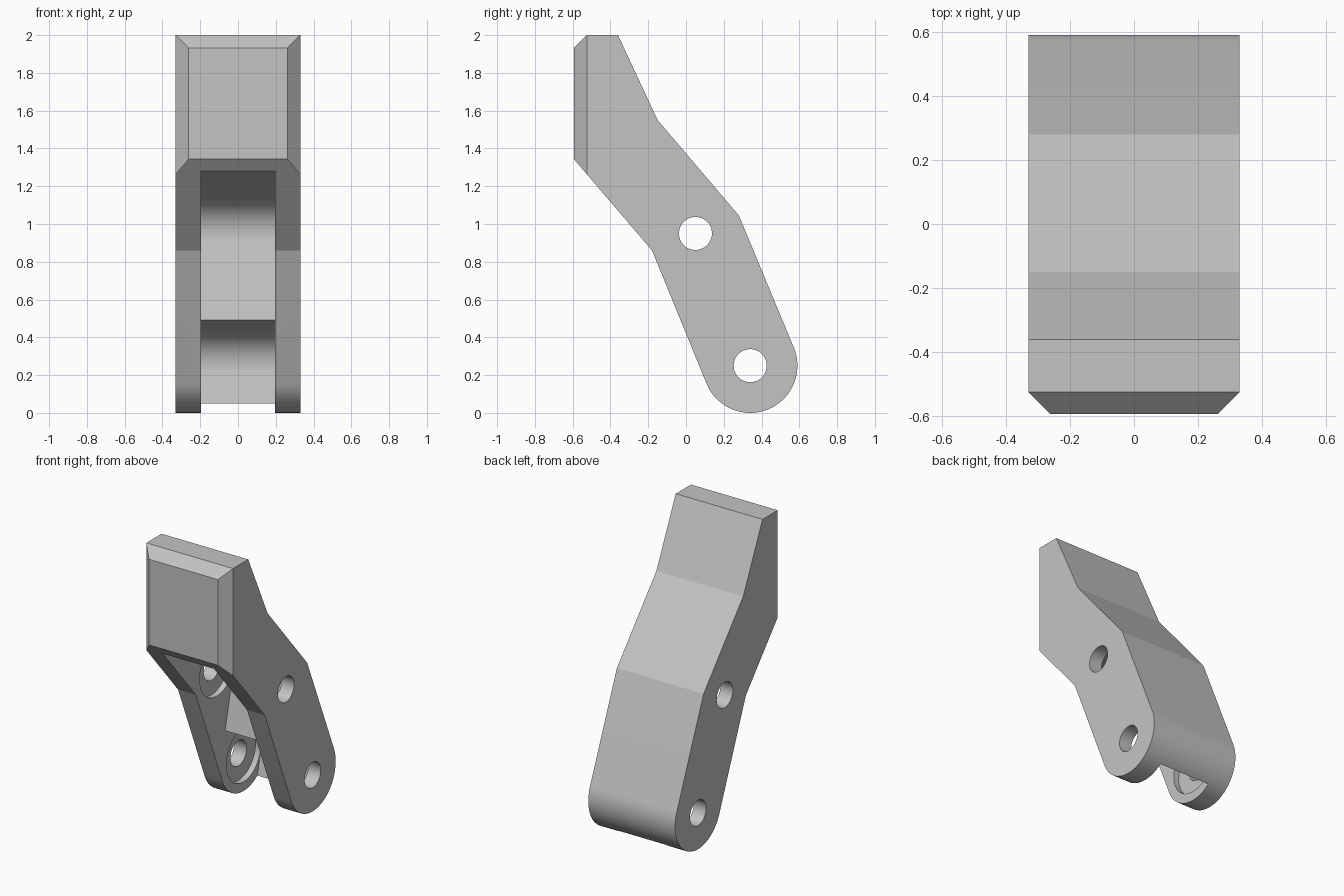
import bpy, bmesh
from math import sin, cos, radians

cube = bpy.data.objects.get("Cube")
if cube:
    bpy.data.objects.remove(cube, do_unlink=True)

HALF_W, HALF_SLOT, HALF_RECESS = 0.33, 0.195, 0.235
PIVOTS = [(0.05, 0.95), (0.34, 0.25)]     # (y, z) of the two pin holes
PIN_R, SLOT_R, END_R = 0.0875, 0.19, 0.25
TILT = radians(13)

grey = bpy.data.materials.new("plain_grey")
grey.use_nodes = True
grey.diffuse_color = (0.55, 0.55, 0.55, 1)
grey.node_tree.nodes["Principled BSDF"].inputs["Base Color"].default_value = (0.55, 0.55, 0.55, 1)


def arc(centre, radius, start, end, steps):
    """Points on an arc in the side plane, angles in degrees."""
    angles = [radians(start + (end - start) * i / steps) for i in range(steps + 1)]
    return [(centre[0] + radius * cos(a), centre[1] + radius * sin(a)) for a in angles]


def prism(name, outline, x0, x1, bevel=None):
    """Extrude a (y, z) outline from x0 to x1, optionally bevelling chosen edges."""
    bm = bmesh.new()
    face = bm.faces.new([bm.verts.new((x0, y, z)) for y, z in outline])
    side = bmesh.ops.extrude_face_region(bm, geom=[face])["geom"]
    for v in side:
        if isinstance(v, bmesh.types.BMVert):
            v.co.x = x1
    bmesh.ops.recalc_face_normals(bm, faces=bm.faces[:])
    if bevel:
        bmesh.ops.bevel(bm, geom=[e for e in bm.edges if bevel(e)], offset=0.068,
                        offset_type='OFFSET', segments=1, affect='EDGES')
    mesh = bpy.data.meshes.new(name)
    bm.to_mesh(mesh)
    bm.free()
    obj = bpy.data.objects.new(name, mesh)
    bpy.context.collection.objects.link(obj)
    return obj


def slot_outline(c):
    """Clearance slot: sloped ceiling, rounded inner corner, leaning back wall."""
    front = (-cos(TILT), sin(TILT))
    down = (-sin(TILT), -cos(TILT))
    deg = 13
    pts = arc(c, SLOT_R, 90 - deg, -deg, 16)
    a, b = pts[0], pts[-1]
    end_a = (a[0] + front[0], a[1] + front[1])
    end_b = (b[0] + down[0], b[1] + down[1])
    corner = (c[0] + front[0] + down[0], c[1] + front[1] + down[1])
    return [end_a] + pts + [end_b, corner]


# Cranked body with a rounded lower end and chamfered front pad
FRONT = -0.593
outline = [(FRONT, 1.343), (FRONT, 2.0), (-0.36, 2.0), (-0.15, 1.55), (0.28, 1.045)]
outline += arc(PIVOTS[1], END_R, 22.5, -157.5, 30)
outline += [(-0.18, 0.86)]


def pad_edge(e):
    a, b = (v.co for v in e.verts)
    on_front = all(abs(p.y - FRONT) < 1e-4 for p in (a, b))
    return on_front and (a.z + b.z) / 2 > 1.4


body = prism("cranked_link", outline, -HALF_W, HALF_W, pad_edge)
body.data.materials.append(grey)

# Cutters: fork slots, recesses on the inner cheeks, pin holes
cutters = []
for c in PIVOTS:
    cutters.append(prism("slot_cutter", slot_outline(c), -HALF_SLOT, HALF_SLOT))
for c in PIVOTS:
    ring = arc(c, SLOT_R - 0.003, 0, 360, 64)[:-1]
    for s in (-1, 1):
        cutters.append(prism("recess_cutter", ring, s * (HALF_SLOT - 0.02), s * HALF_RECESS))
    cutters.append(prism("pin_cutter", arc(c, PIN_R, 0, 360, 48)[:-1], -0.5, 0.5))

bpy.ops.object.select_all(action='DESELECT')
bpy.context.view_layer.objects.active = body
body.select_set(True)
for cutter in cutters:
    cutter.hide_render = True
    mod = body.modifiers.new("cut", 'BOOLEAN')
    mod.operation = 'DIFFERENCE'
    mod.solver = 'EXACT'
    mod.object = cutter
    bpy.ops.object.modifier_apply(modifier=mod.name)
    bpy.data.objects.remove(cutter, do_unlink=True)

bpy.ops.object.shade_smooth_by_angle(angle=radians(10))
